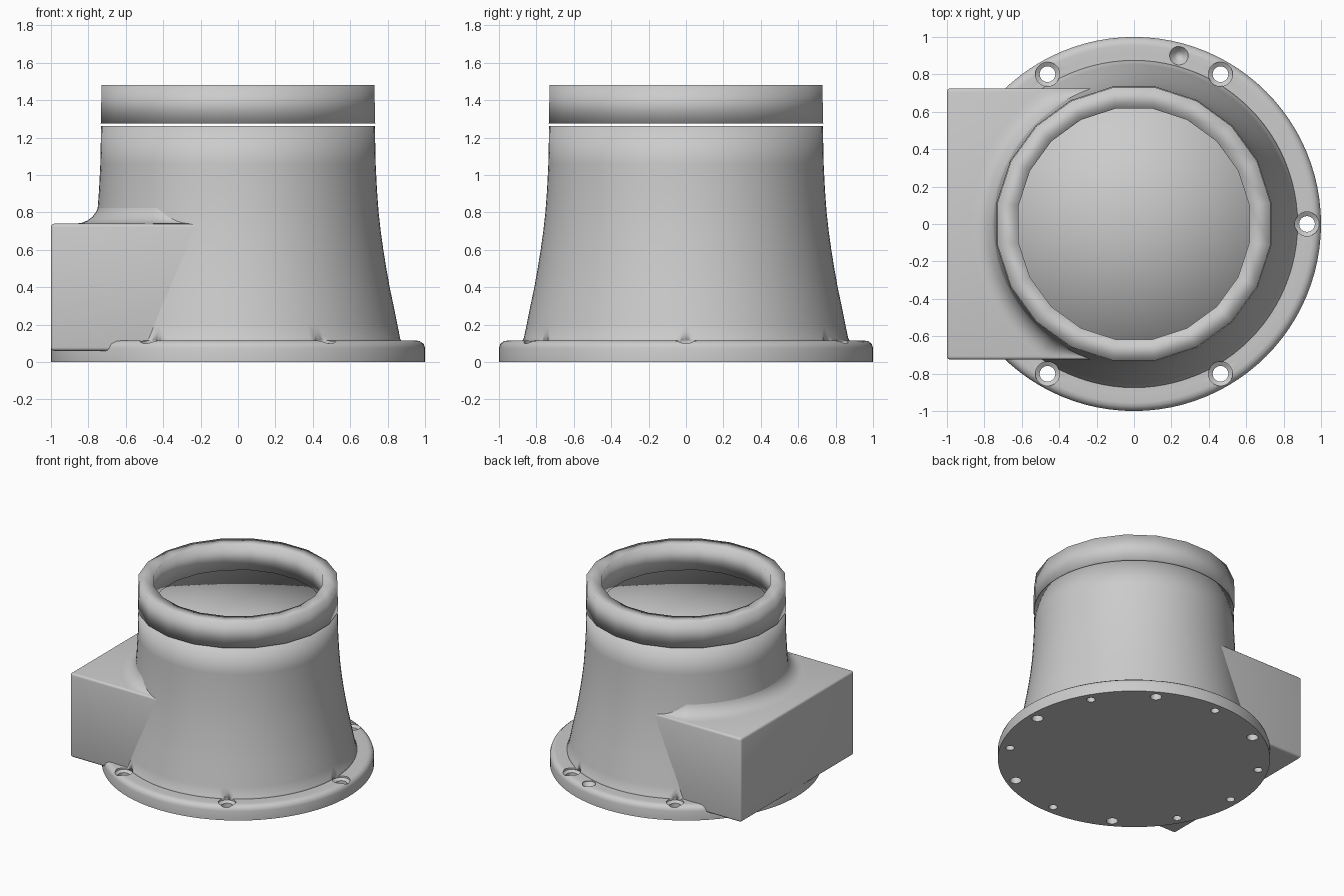
import bpy, bmesh
from math import sin, cos, pi, radians

if "Cube" in bpy.data.objects:
    bpy.data.objects.remove(bpy.data.objects["Cube"])


def lathe(bm, profile, n, cx=0, cy=0, closed=False, phase=0):
    """Revolve (radius, z) points around a vertical axis at cx, cy."""
    rows = []
    for r, z in profile:
        if r == 0:
            rows.append([bm.verts.new((cx, cy, z))] * n)
        else:
            rows.append([bm.verts.new((cx + r * cos(2 * pi * (i + phase) / n),
                                       cy + r * sin(2 * pi * (i + phase) / n), z))
                         for i in range(n)])
    pairs = list(zip(rows, rows[1:]))
    if closed:
        pairs.append((rows[-1], rows[0]))
    for a, b in pairs:
        for i in range(n):
            j = (i + 1) % n
            quad = list(dict.fromkeys((a[i], a[j], b[j], b[i])))
            bm.faces.new(quad)


def finish(bm, name, smooth=True):
    bmesh.ops.recalc_face_normals(bm, faces=bm.faces)
    me = bpy.data.meshes.new(name)
    bm.to_mesh(me)
    bm.free()
    ob = bpy.data.objects.new(name, me)
    bpy.context.collection.objects.link(ob)
    for p in me.polygons:
        p.use_smooth = smooth
    return ob


def activate(ob):
    bpy.ops.object.select_all(action='DESELECT')
    ob.select_set(True)
    bpy.context.view_layer.objects.active = ob


def by_angle(ob, deg=35):
    activate(ob)
    bpy.ops.object.shade_smooth_by_angle(angle=radians(deg))


def cut(ob, cutter):
    mod = ob.modifiers.new("holes", 'BOOLEAN')
    mod.operation = 'DIFFERENCE'
    mod.solver = 'EXACT'
    mod.object = cutter
    activate(ob)
    bpy.ops.object.modifier_apply(modifier=mod.name)


# base flange with rounded upper rim
bm = bmesh.new()
lathe(bm, [(0, 0), (1, 0), (1, .075), (.993, .097), (.975, .111), (.955, .115),
           (.91, .112), (.87, .115), (0, .115)], 96)
flange = finish(bm, "base_flange")

# tapered body, closed on top, smooth all over
body_profile = [(.885, .10), (.868, .125), (.852, .2), (.832, .3), (.811, .4), (.793, .5),
                (.777, .6), (.763, .7), (.752, .8), (.743, .92), (.736, 1.06), (.732, 1.263)]
bm = bmesh.new()
lathe(bm, [(0, .10)] + body_profile + [(0, 1.263)], 96)
body = finish(bm, "tapered_body")

# stepped bolt holes, blind holes underneath and one small dimple
bm = bmesh.new()
for k in range(12):
    a = radians(30 * k)
    x, y = .925 * cos(a), .925 * sin(a)
    if k % 2 == 0 and k != 6:
        lathe(bm, [(0, -.1), (.042, -.1), (.042, .085), (.065, .1), (.065, .22), (0, .22)],
              24, x, y)
    else:
        lathe(bm, [(0, -.1), (.032, -.1), (.032, .05), (0, .05)], 20, x, y)
lathe(bm, [(0, .06), (.025, .075), (.05, .108), (.05, .2), (0, .2)], 20, .24, .9)
cutter = finish(bm, "hole_cutter")
cutter.hide_render = True
cut(flange, cutter)
cut(body, cutter)
bpy.data.objects.remove(cutter, do_unlink=True)
by_angle(flange)

# side box with softened edges
HALF, TOP = .725, .74
bm = bmesh.new()
bmesh.ops.create_cube(bm, size=1)
for v in bm.verts:
    v.co.x = -1 if v.co.x < 0 else -.2
    v.co.y *= 2 * HALF
    v.co.z = .06 if v.co.z < 0 else TOP
outer = [e for e in bm.edges if any(v.co.x < -.9 for v in e.verts)
         or all(v.co.z > .7 for v in e.verts)]
bmesh.ops.bevel(bm, geom=outer, offset=.018, segments=3, profile=.5, affect='EDGES')
box = finish(bm, "side_box")
by_angle(box, 40)

# concave fillet where the box top meets the body
bm = bmesh.new()
STEPS, ARC, R_IN = 7, 48, .742
rows = []
for i in range(ARC + 1):
    a = radians(-73 + 146 * i / ARC)
    s = max(.004, min(.125, (HALF - .012) / max(abs(sin(a)), .01) - R_IN))
    row = []
    for k in range(STEPS):
        t = pi / 2 * k / (STEPS - 1)
        r = R_IN + s * (1 - sin(t))
        z = TOP + s * (1 - cos(t))
        row.append(bm.verts.new((-r * cos(a), r * sin(a), z)))
    row.append(bm.verts.new((-(R_IN - .05) * cos(a), (R_IN - .05) * sin(a), TOP - .03)))
    rows.append(row)
for p, q in zip(rows, rows[1:]):
    for k in range(STEPS - 1):
        bm.faces.new((p[k], q[k], q[k + 1], p[k + 1]))
    bm.faces.new((p[-1], q[-1], q[0], p[0]))
    bm.faces.new((p[-2], q[-2], q[-1], p[-1]))
bm.faces.new(rows[0])
bm.faces.new(rows[-1])
fillet = finish(bm, "box_fillet")
by_angle(fillet, 40)

# coarse smooth ring hovering just above the body
bm = bmesh.new()
lathe(bm, [(.743, 1.275), (.738, 1.48), (.625, 1.48), (.625, 1.275)], 20, closed=True, phase=.5)
ring = finish(bm, "top_ring")
